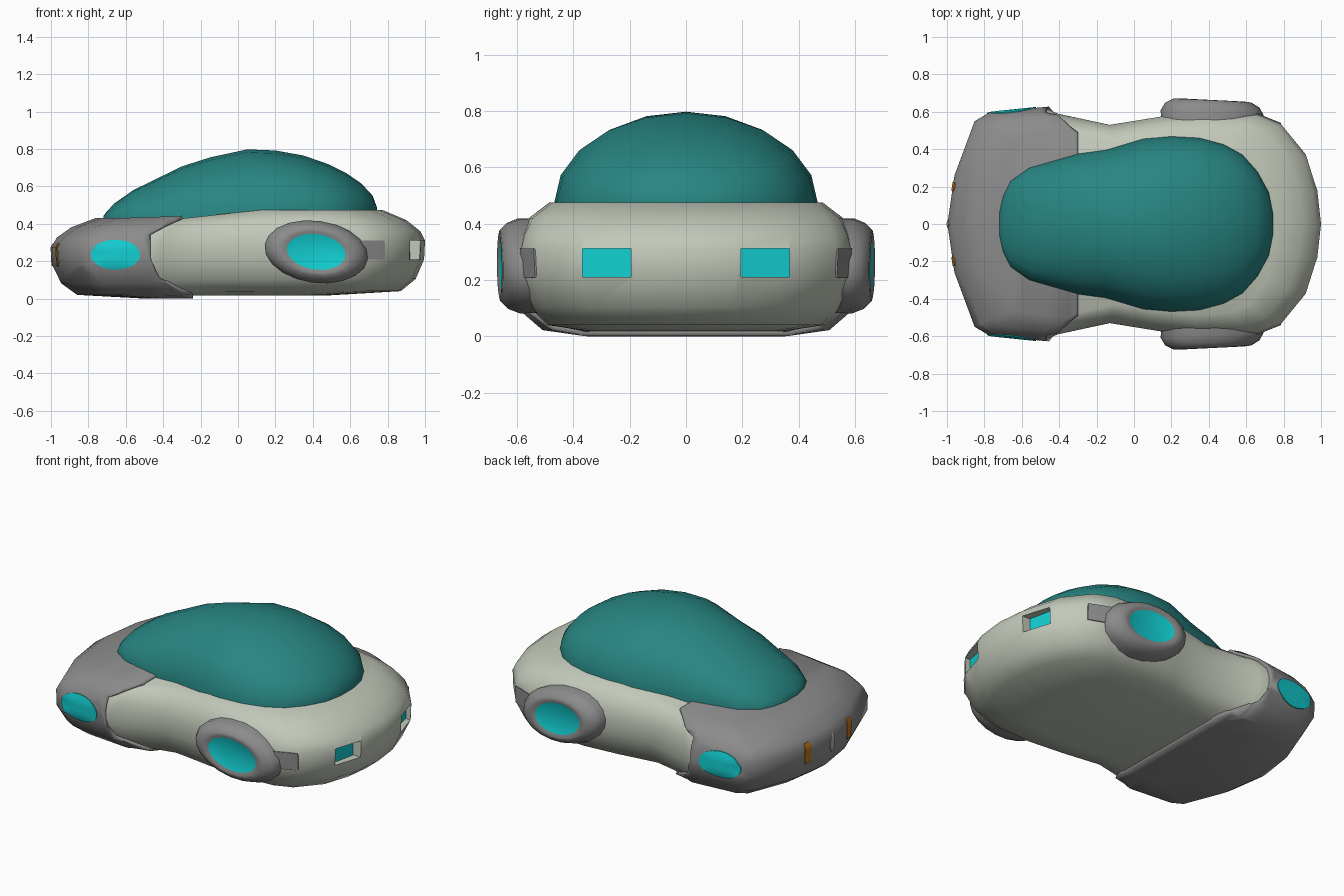
import bpy, bmesh, math
from mathutils import Vector
from mathutils.bvhtree import BVHTree

if "Cube" in bpy.data.objects:
    bpy.data.objects.remove(bpy.data.objects["Cube"])


def mat(name, *c):
    m = bpy.data.materials.new(name)
    m.diffuse_color = (*c, 1)
    m.use_nodes = True
    m.node_tree.nodes["Principled BSDF"].inputs["Base Color"].default_value = m.diffuse_color
    return m


CREAM = mat("cream_paint", .54, .58, .49)
GRAY = mat("gray_trim", .26, .26, .26)
TEAL = mat("teal_canopy", .02, .235, .225)
CYAN = mat("cyan_glow", .006, .62, .64)
ORANGE = mat("orange_lamp", .55, .19, .01)
PALE = mat("pale_badge", .45, .45, .42)


def lerp(table, x):
    """Piecewise linear lookup."""
    if x <= table[0][0]:
        return table[0][1]
    for (a, p), (b, q) in zip(table, table[1:]):
        if x <= b:
            return p + (q - p) * (x - a) / (b - a)
    return table[-1][1]


def finish(name, bm, mats, angle=40):
    bmesh.ops.recalc_face_normals(bm, faces=bm.faces)
    me = bpy.data.meshes.new(name)
    bm.to_mesh(me)
    ob = bpy.data.objects.new(name, me)
    bpy.context.collection.objects.link(ob)
    for m in mats:
        me.materials.append(m)
    smooth(ob, angle)
    return ob


def smooth(ob, angle=40):
    bpy.ops.object.select_all(action='DESELECT')
    ob.select_set(True)
    bpy.context.view_layer.objects.active = ob
    bpy.ops.object.shade_smooth_by_angle(angle=math.radians(angle))


def bridge(bm, a, b):
    n = len(a)
    for i in range(n):
        bm.faces.new((a[i], a[(i + 1) % n], b[(i + 1) % n], b[i]))


# ---- hull: plan outline scaled per height level
HALF = [(1, 0), (.98, .18), (.92, .37), (.785, .535), (.66, .585), (.4, .60), (.15, .575),
        (-.13, .53), (-.41, .59), (-.46, .612), (-.77, .58), (-.84, .54), (-.945, .255), (-.982, 0)]
LEVELS = [(.5, .58, .018), (.87, .82, .04), (.95, .93, .105), (.995, 1, .21),
          (1, 1, .31), (.975, .98, .36), (.9, .93, .42), (.77, .81, .475)]
RISE = [(-.8, .875), (-.3, .905), (0, .98), (.2, 1)]


def hull():
    bm = bmesh.new()
    plan = HALF + [(x, -y) for x, y in HALF[-2:0:-1]]
    rings = [[bm.verts.new((x * sx, y * sy, z * lerp(RISE, x))) for x, y in plan]
             for sx, sy, z in LEVELS]
    for a, b in zip(rings, rings[1:]):
        bridge(bm, a, b)
    n = len(plan)
    for r in (rings[0], rings[-1]):          # strip caps between the two sides
        for i in range(len(HALF) - 1):
            q = [r[i], r[i + 1], r[(n - i - 1) % n], r[(n - i) % n]]
            bm.faces.new(list(dict.fromkeys(q)))
    bmesh.ops.recalc_face_normals(bm, faces=bm.faces)
    bm.normal_update()
    return bm


bm = hull()
body_tree = BVHTree.FromBMesh(bm)
body = finish("body", bm, [CREAM, CYAN])

# recessed end windows, cut with a glowing floor
for s in (1, -1):
    cb = bmesh.new()
    plan = [(.885, .367 * s), (.92, .195 * s), (1.1, .195 * s), (1.1, .367 * s)]
    lo, hi = [[cb.verts.new((x, y, z)) for x, y in plan] for z in (.21, .312)]
    bridge(cb, lo, hi)
    cb.faces.new(lo)
    cb.faces.new(hi)
    for f in cb.faces:
        f.material_index = int(f.calc_center_median().x < .95)
    cut = finish("window_cutter", cb, [CREAM, CYAN])
    cut.hide_render = True
    mod = body.modifiers.new("window", 'BOOLEAN')
    mod.operation, mod.solver, mod.object = 'DIFFERENCE', 'EXACT', cut
    bpy.context.view_layer.objects.active = body
    bpy.ops.object.modifier_apply(modifier=mod.name)
    bpy.data.objects.remove(cut)
smooth(body)

# ---- gray nose shell: offset copy of the hull trimmed along a C-shaped edge
EDGE = [(.01, -.24), (.11, -.42), (.22, -.47), (.35, -.47), (.435, -.30), (.6, -.30)]
bm = hull()
for v, nrm in [(v, v.normal.copy()) for v in bm.verts]:
    v.co += nrm * .016
for (z0, x0), (z1, x1) in zip(EDGE, EDGE[1:]):
    bmesh.ops.bisect_plane(bm, geom=bm.verts[:] + bm.edges[:] + bm.faces[:], dist=1e-5,
                           plane_co=(x0, 0, z0), plane_no=(z1 - z0, 0, x0 - x1))
bmesh.ops.bisect_plane(bm, geom=bm.verts[:] + bm.edges[:] + bm.faces[:], dist=1e-5,
                       plane_co=(-.24, 0, 0), plane_no=(1, 0, 0))
drop = [f for f in bm.faces
        if f.calc_center_median().x > lerp(EDGE, f.calc_center_median().z)]
bmesh.ops.delete(bm, geom=drop, context='FACES')
nose_tree = BVHTree.FromBMesh(bm)
nose = finish("nose_shell", bm, [GRAY])
sol = nose.modifiers.new("thickness", 'SOLIDIFY')
sol.thickness, sol.offset = .025, -1

# ---- canopy dome: half-ellipse sections along x
WIDTH = [(-.72, .06), (-.70, .15), (-.66, .23), (-.56, .30), (-.3, .375), (-.15, .395), (.05, .455),
         (.2, .468), (.35, .46), (.48, .425), (.58, .37), (.66, .28), (.72, .17), (.742, .06)]
TOP = [(-.72, .44), (-.7, .468), (-.66, .51), (-.56, .58), (-.3, .707), (-.15, .755), (.05, .798),
       (.2, .792), (.35, .765), (.48, .72), (.58, .67), (.66, .615), (.72, .55), (.742, .49)]
bm = bmesh.new()
rows = []
for (x, w), (_, t) in zip(WIDTH, TOP):
    base = .475 * lerp(RISE, x) + (.008 if x < -.25 else 0)
    row = [bm.verts.new((x, w * math.cos(math.pi * k / 10),
                         base + (t - base) * math.sin(math.pi * k / 10))) for k in range(11)]
    row += [bm.verts.new((x, y, base - .03)) for y in (-w, w)]
    rows.append(row)
for a, b in zip(rows, rows[1:]):
    bridge(bm, a, b)
bm.faces.new(rows[0])
bm.faces.new(rows[-1])
finish("canopy", bm, [TEAL], 60)


# ---- thin plates projected on a surface
def plate(name, tree, start, across, rx, rz, aim, m, p=2, lift=.005):
    bm = bmesh.new()
    across, aim = Vector(across), Vector(aim)

    def drop(u, w):
        o = Vector(start) + across * u + Vector((0, 0, w))
        hit = tree.ray_cast(o, aim)[0] or o
        return bm.verts.new(hit - aim * lift)
    rings = []
    for k in (.3, .65, 1):
        ring = []
        for i in range(32):
            c, s = math.cos(i * math.pi / 16), math.sin(i * math.pi / 16)
            r = k * (abs(c) ** p + abs(s) ** p) ** (-1 / p)
            ring.append(drop(r * c * rx, r * s * rz))
        rings.append(ring)
    bridge(bm, rings[0], rings[1])
    bridge(bm, rings[1], rings[2])
    skirt = [bm.verts.new(v.co + aim * (lift + .004)) for v in rings[2]]
    bridge(bm, rings[2], skirt)
    bm.faces.new(rings[0])
    finish(name, bm, [m])


plate("nose_badge", nose_tree, (-2, 0, .235), (0, 1, 0), .02, .06, (1, 0, 0), PALE)

for s, side in ((-1, "front"), (1, "back")):
    plate(side + "_nose_light", nose_tree, (-.655, 2 * s, .235), (1, 0, 0), .132, .08, (0, -s, 0), CYAN)
    plate(side + "_orange_lamp", nose_tree, (-2, .2 * s, .235), (0, 1, 0), .024, .062, (1, 0, 0), ORANGE, 6)
    plate(side + "_pod_tab", body_tree, (.70, 2 * s, .26), (1, 0, 0), .085, .052, (0, -s, 0), GRAY, 30, .006)

    # side pod: tilted oval collar with a glowing disc
    bm = bmesh.new()
    rings = []
    for y, rx, rz in [(.48, .275, .165), (.595, .278, .166), (.635, .255, .15),
                      (.66, .21, .125), (.663, .175, .11), (.655, .158, .095)]:
        ring = []
        for i in range(20):
            a = 2 * math.pi * i / 20
            u, w = rx * math.cos(a), rz * math.sin(a)
            t = math.radians(-8)
            x, z = u * math.cos(t) - w * math.sin(t), u * math.sin(t) + w * math.cos(t)
            ring.append(bm.verts.new((.418 + x, s * (y - .05 * x), .25 + z)))
        rings.append(ring)
    for a, b in zip(rings, rings[1:]):
        bridge(bm, a, b)
    bm.faces.new(rings[0])
    bm.faces.new(rings[-1]).material_index = 1
    finish(side + "_side_pod", bm, [GRAY, CYAN])
